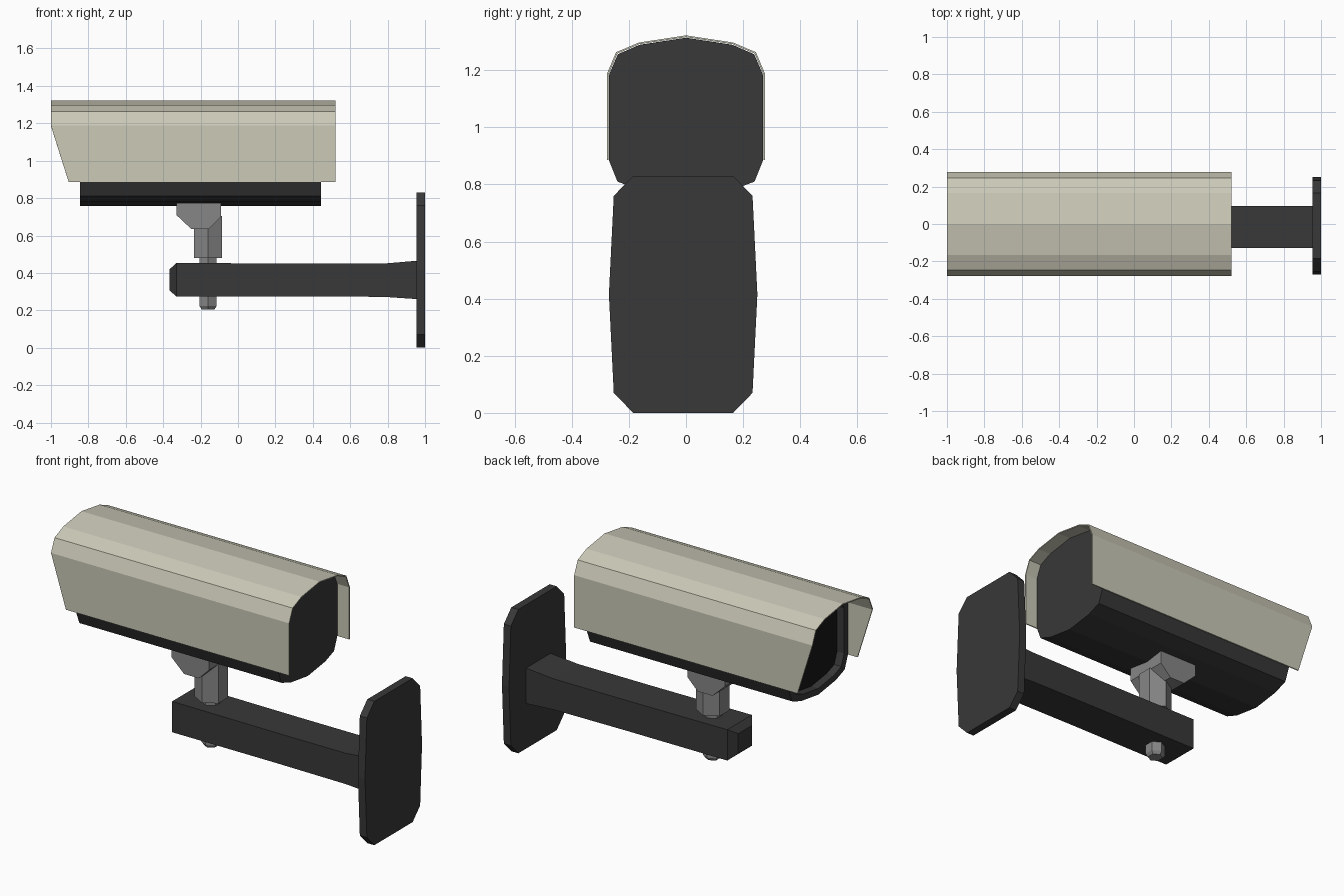
import bpy, bmesh, math

if "Cube" in bpy.data.objects:
    bpy.data.objects.remove(bpy.data.objects["Cube"])


def material(name, r, g, b):
    m = bpy.data.materials.new(name)
    m.diffuse_color = (r, g, b, 1)
    m.use_nodes = True
    m.node_tree.nodes["Principled BSDF"].inputs["Base Color"].default_value = m.diffuse_color
    return m


cream = material("cream_paint", 0.60, 0.585, 0.475)
dark = material("dark_metal", 0.04, 0.04, 0.04)
grey = material("grey_metal", 0.24, 0.24, 0.24)
black = material("black_glass", 0.008, 0.008, 0.008)


def add_object(name, bm, *mats):
    me = bpy.data.meshes.new(name)
    bm.to_mesh(me)
    bm.free()
    for m in mats:
        me.materials.append(m)
    ob = bpy.data.objects.new(name, me)
    bpy.context.collection.objects.link(ob)
    return ob


def loft(name, rings, *mats):
    """Skin closed rings in order and cap both ends; a second material colours the first cap."""
    bm = bmesh.new()
    vs = [[bm.verts.new(p) for p in r] for r in rings]
    n = len(vs[0])
    for a, b in zip(vs, vs[1:]):
        for i in range(n):
            j = (i + 1) % n
            bm.faces.new((a[i], a[j], b[j], b[i]))
    bm.faces.new(vs[-1])
    bm.faces.new(vs[0]).material_index = len(mats) - 1
    bmesh.ops.recalc_face_normals(bm, faces=bm.faces)
    return add_object(name, bm, *mats)


def at_x(x, outline):
    return [(x, y, z) for y, z in outline]


def hexagon(z, r, x=-0.16, y=-0.015):
    return [(x + r * math.sin(k * math.pi / 3), y + r * math.cos(k * math.pi / 3), z)
            for k in range(6)]


def mirrored(half):
    """Complete a half outline (y >= 0, from the centre outwards) on the -y side."""
    return [(-y, z) for y, z in reversed(half) if y > 0] + half


# Wall plate: slightly bulging, clipped corners
half = [(0.175, 0.83), (0.243, 0.76), (0.26, 0.415), (0.243, 0.07), (0.175, 0)]
plate = [(y - 0.01, z) for y, z in half + [(-y, z) for y, z in reversed(half)]]
loft("wall_plate", [at_x(0.955, plate), at_x(1.0, plate)], dark)

# Arm: chamfered free end, flaring towards the plate
arm = []
for x, hw, z0, z1 in [(-0.365, 0.062, 0.305, 0.42), (-0.33, 0.112, 0.275, 0.453),
                      (0.32, 0.112, 0.275, 0.45), (0.78, 0.112, 0.272, 0.45),
                      (0.957, 0.112, 0.26, 0.465)]:
    y0, y1 = -0.017 - hw, -0.017 + hw
    arm.append(at_x(x, [(y0, z0), (y1, z0), (y1, z1), (y0, z1)]))
loft("arm", arm, dark)

# Pivot: bolt through the arm, sleeve and bracket under the housing
loft("pivot_bolt", [hexagon(0.205, 0.04), hexagon(0.222, 0.052), hexagon(0.5, 0.052)], grey)
loft("pivot_sleeve", [hexagon(0.48, 0.087), hexagon(0.705, 0.087)], grey)
bracket = [(-0.33, 0.775), (-0.33, 0.71), (-0.25, 0.635),
           (-0.155, 0.635), (-0.09, 0.70), (-0.09, 0.775)]
loft("pivot_bracket", [[(x, y, z) for x, z in bracket] for y in (-0.135, 0.115)], grey)

# Housing: rounded box with a recessed front window
top = [(0, 1.314), (0.163, 1.289), (0.239, 1.256), (0.27, 1.183)]
bottom = [(0.27, 0.885), (0.24, 0.81), (0.16, 0.78), (0, 0.757)]
right = top + bottom
body = right + [(-y, z) for y, z in reversed(right) if y > 0]
window = [(y * 0.87, 1.035 + (z - 1.035) * 0.87) for y, z in body]
loft("camera_housing", [at_x(-0.80, window), at_x(-0.845, window),
                        at_x(-0.845, body), at_x(0.445, body)], dark, black)

# Sun hood: folded sheet with slanted front lower corners
fold = mirrored([(0, 1.322), (0.165, 1.297), (0.245, 1.263), (0.277, 1.187), (0.277, 0.885)])
bm = bmesh.new()
front = [bm.verts.new((-1.0 if z > 1 else -0.905, y, z)) for y, z in fold]
back = [bm.verts.new((0.52, y, z)) for y, z in fold]
for i in range(len(fold) - 1):
    bm.faces.new((front[i], back[i], back[i + 1], front[i + 1]))
hood = add_object("sun_hood", bm, cream)
solid = hood.modifiers.new("thickness", 'SOLIDIFY')
solid.thickness = 0.006
solid.offset = -1
solid.use_even_offset = True
